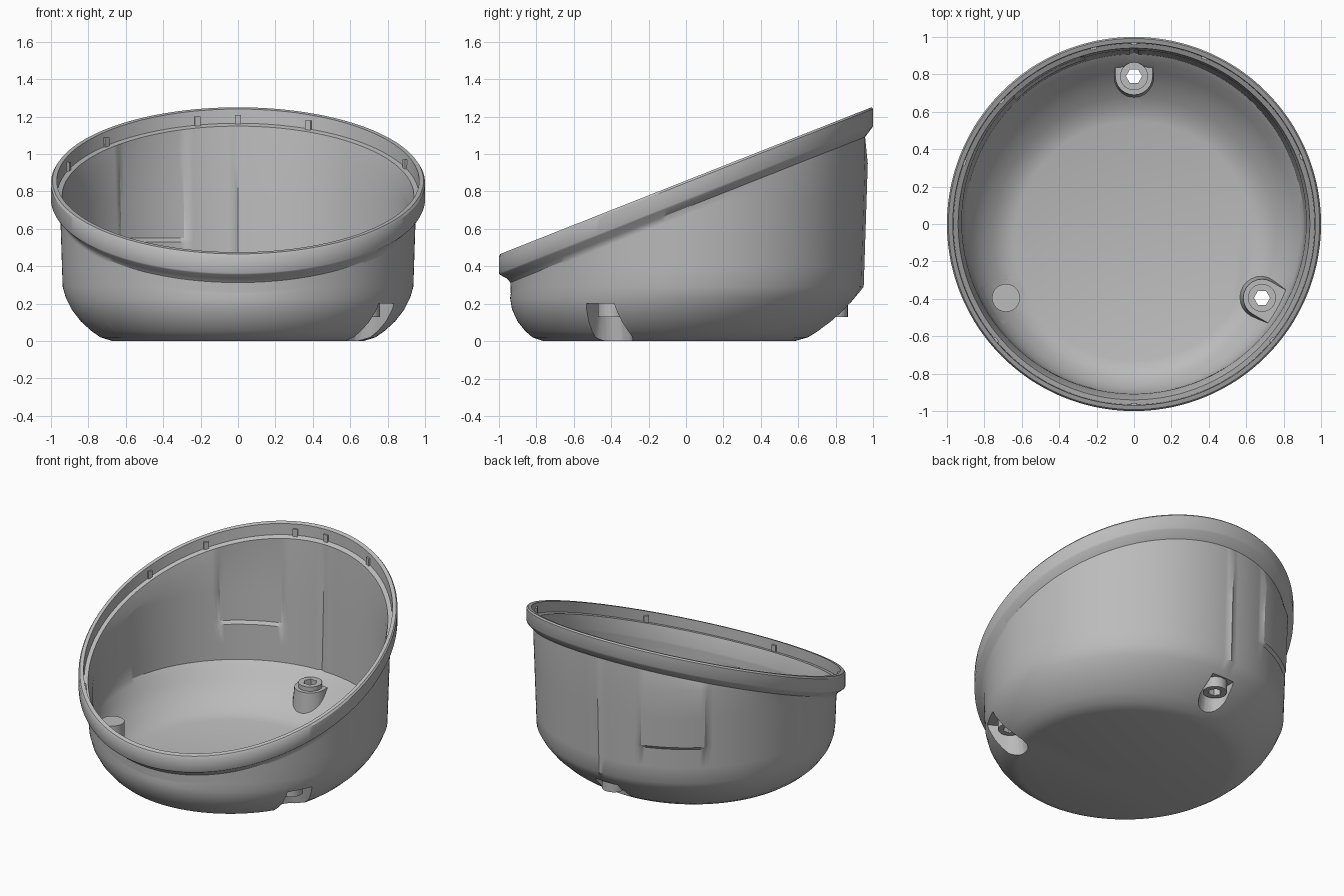
import bpy, bmesh
from math import sin, cos, pi, radians, degrees
from mathutils import Matrix

SEG = 240
cube = bpy.data.objects.get("Cube")
if cube:
    bpy.data.objects.remove(cube)

grey = bpy.data.materials.new("light grey plastic")
grey.use_nodes = True
grey.diffuse_color = (0.5, 0.5, 0.5, 1)
grey.node_tree.nodes["Principled BSDF"].inputs["Base Color"].default_value = (0.5, 0.5, 0.5, 1)


def finish(name, bm):
    bmesh.ops.recalc_face_normals(bm, faces=bm.faces)
    me = bpy.data.meshes.new(name)
    bm.to_mesh(me)
    bm.free()
    me.materials.append(grey)
    ob = bpy.data.objects.new(name, me)
    bpy.context.collection.objects.link(ob)
    return ob


def boolean(ob, cutter, operation="DIFFERENCE", remove=True):
    mod = ob.modifiers.new("cut", "BOOLEAN")
    mod.object, mod.operation, mod.solver = cutter, operation, "EXACT"
    bpy.context.view_layer.update()
    me = bpy.data.meshes.new_from_object(ob.evaluated_get(bpy.context.evaluated_depsgraph_get()))
    ob.modifiers.clear()
    ob.data = me
    if remove:
        bpy.data.objects.remove(cutter)


def smooth(ob, angle=32):
    bpy.ops.object.select_all(action="DESELECT")
    ob.select_set(True)
    bpy.context.view_layer.objects.active = ob
    bpy.ops.object.shade_smooth_by_angle(angle=radians(angle))


def rim_z(y):
    return 0.858 + 0.395 * y


def bulge(az, z):
    # raised panel and seam rib on the back wall
    if 107 <= az <= 133 and z > 0.54:
        return 0.016
    if abs(az - 90) < 1 and z > 0.2:
        return 0.012
    return 0


BASE = [(0.67, -0.09, 0), (0.735, -0.085, 0.02), (0.785, -0.075, 0.055),
        (0.84, -0.06, 0.105), (0.89, -0.04, 0.17), (0.92, -0.02, 0.23)]
LEVELS = [0.29, 0.40, 0.53, 0.55, 0.75, 0.95]


def loft(name, inset, lift, rim):
    # base rings, wall rings, then rim rings measured from the sloping rim plane
    bm = bmesh.new()
    rows = [[] for _ in range(len(BASE) + len(LEVELS) + len(rim))]
    for i in range(SEG):
        a = 2 * pi * i / SEG
        az = degrees(a)
        pts = [((r - inset), cy, z + lift) for r, cy, z in BASE]
        for k, level in enumerate(LEVELS):
            z = min(level, rim_z(0.95 * sin(a)) - 0.17 - 0.012 * (len(LEVELS) - 1 - k))
            pts.append((0.928 + 0.033 * z - inset + bulge(az, z), 0, z))
        pts += [(r, 0, rim_z(r * sin(a)) + dz) for r, dz in rim]
        for row, (r, cy, z) in zip(rows, pts):
            row.append(bm.verts.new((r * cos(a), r * sin(a) + cy, z)))
    for lo, hi in zip(rows, rows[1:]):
        for i in range(SEG):
            j = (i + 1) % SEG
            bm.faces.new((lo[i], lo[j], hi[j], hi[i]))
    bm.faces.new(rows[0])
    bm.faces.new(rows[-1])
    return finish(name, bm)


def wedge(name, angle, r0, r1, z0, z1, shift):
    # tapered slot running from a screw position outward
    bm = bmesh.new()
    for d in (0, shift):
        for r, z in ((r0, z0), (r1, z1)):
            for i in range(24):
                t = 2 * pi * i / 24
                bm.verts.new((0.79 + d + r * cos(t), r * sin(t), z))
    bmesh.ops.convex_hull(bm, input=bm.verts)
    bm.transform(Matrix.Rotation(radians(angle), 4, "Z"))
    return finish(name, bm)


def post(name, angle, sides, r, z0, z1):
    bm = bmesh.new()
    bmesh.ops.create_cone(bm, cap_ends=True, segments=sides, radius1=r, radius2=r, depth=z1 - z0)
    bm.transform(Matrix.Rotation(radians(angle), 4, "Z") @ Matrix.Translation((0.79, 0, (z0 + z1) / 2)))
    return finish(name, bm)


# Bowl with thick sloping rim and stepped lip
bowl = loft("bowl", 0, 0, [(0.957, -0.145), (0.995, -0.11), (1.0, -0.1), (1.0, -0.012), (0.992, 0)])
void = loft("void", 0.03, 0.03, [(0.94, -0.08), (0.966, -0.075), (0.97, 0.04)])

# Screw pockets: hoods on the inside, openings on the outside
SCREWS = (90, 210, 330)
for a in SCREWS:
    boolean(void, wedge("hood", a, 0.13, 0.1, -0.1, 0.225, 0.4))
boolean(bowl, void)
for a in SCREWS:
    boolean(bowl, wedge("pocket", a, 0.115, 0.085, -0.01, 0.2, 0.4))
    boolean(bowl, post("hole", a, 6, 0.043, 0.1, 0.4))
smooth(bowl)

# Hollow hexagonal screw bosses
for n, a in enumerate(SCREWS):
    boss = post("screw_boss_%d" % (n + 1), a, 24, 0.075, 0.13, 0.255)
    boolean(boss, post("hole", a, 6, 0.043, 0, 0.4))
    smooth(boss)

# Small locating tabs inside the lip
for n, a in enumerate((22, 67, 90, 103, 137, 160, 220, 270, 320)):
    t = radians(a)
    bm = bmesh.new()
    bmesh.ops.create_cube(bm, size=1)
    bm.transform(Matrix.Translation((0.966 * cos(t), 0.966 * sin(t), rim_z(0.966 * sin(t)) - 0.055))
                 @ Matrix.Rotation(t, 4, "Z") @ Matrix.Diagonal((0.02, 0.032, 0.05, 1)))
    finish("lip_tab_%d" % (n + 1), bm)
